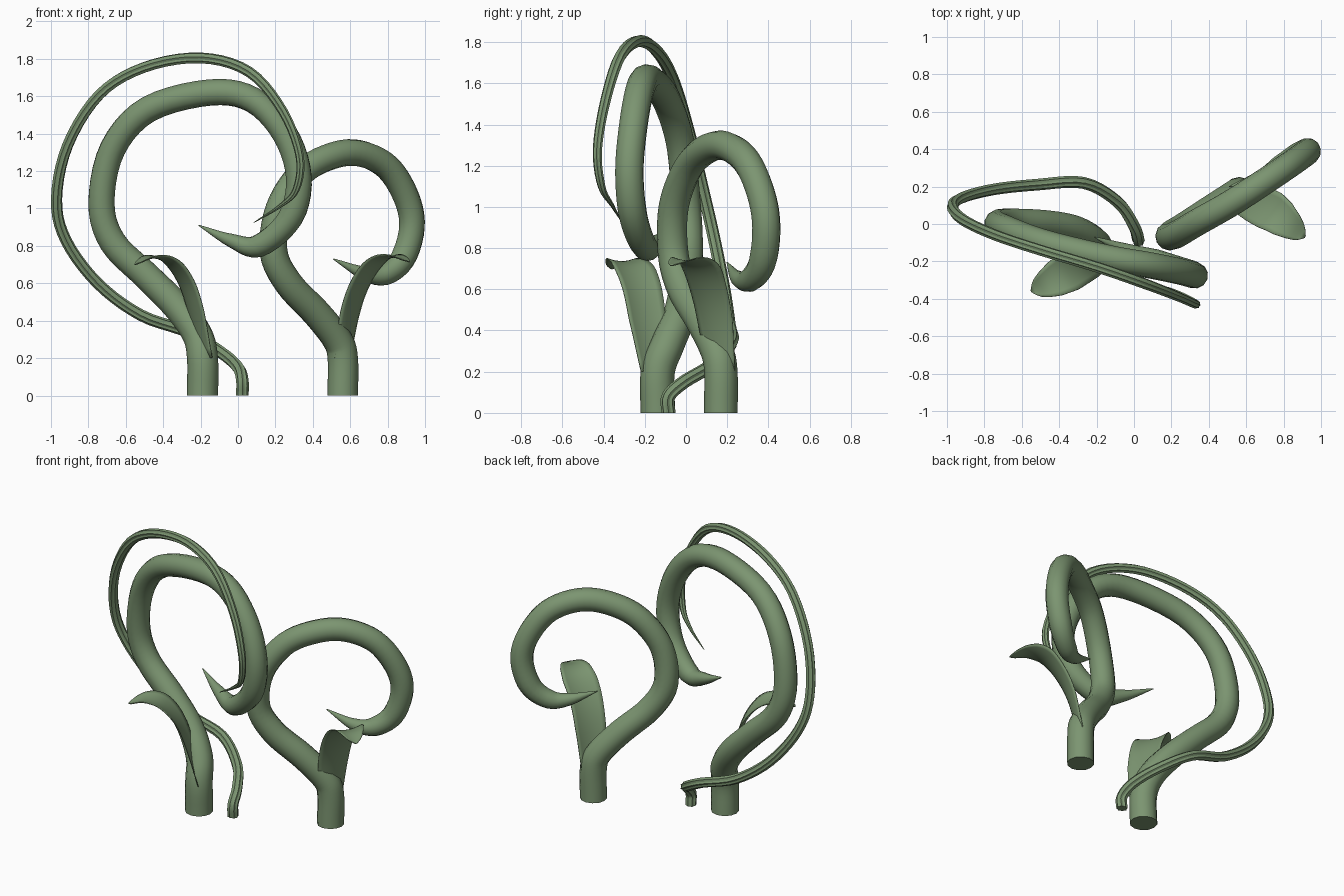
import bpy
import bmesh
import math
from mathutils import Vector

default_cube = bpy.data.objects.get("Cube")
if default_cube:
    bpy.data.objects.remove(default_cube, do_unlink=True)

green = bpy.data.materials.new("fern green")
green.use_nodes = True
green.diffuse_color = (0.2, 0.3, 0.165, 1)
shader = next(n for n in green.node_tree.nodes if n.type == "BSDF_PRINCIPLED")
shader.inputs["Base Color"].default_value = green.diffuse_color
shader.inputs["Roughness"].default_value = 0.8


def smooth_path(points, steps):
    """Catmull-Rom curve through the given points."""
    pts = [Vector(p) for p in points]
    pts = [2 * pts[0] - pts[1]] + pts + [2 * pts[-1] - pts[-2]]
    path = []
    for a, b, c, d in zip(pts, pts[1:], pts[2:], pts[3:]):
        for i in range(steps):
            t = i / steps
            path.append(0.5 * (2 * b + (c - a) * t
                               + (2 * a - 5 * b + 4 * c - d) * t * t
                               + (3 * b - a - 3 * c + d) * t ** 3))
    path.append(pts[-2])
    return path


def tangents(path):
    last = len(path) - 1
    return [(path[min(i + 1, last)] - path[max(i - 1, 0)]).normalized()
            for i in range(last + 1)]


def blend(keys, t):
    """Linear lookup in a list of (position, value) pairs."""
    for (t0, v0), (t1, v1) in zip(keys, keys[1:]):
        if t <= t1:
            return v0 + (v1 - v0) * (t - t0) / (t1 - t0)
    return keys[-1][1]


def finish(bm, name, angle):
    bmesh.ops.recalc_face_normals(bm, faces=bm.faces[:])
    mesh = bpy.data.meshes.new(name)
    bm.to_mesh(mesh)
    bm.free()
    mesh.materials.append(green)
    obj = bpy.data.objects.new(name, mesh)
    bpy.context.collection.objects.link(obj)
    bpy.ops.object.select_all(action="DESELECT")
    obj.select_set(True)
    bpy.context.view_layer.objects.active = obj
    bpy.ops.object.shade_smooth_by_angle(angle=math.radians(angle))
    return obj


def bridge(bm, rows, closed):
    for low, high in zip(rows, rows[1:]):
        count = len(low)
        for j in range(count if closed else count - 1):
            k = (j + 1) % count
            bm.faces.new((low[j], low[k], high[k], high[j]))


def tube(name, points, radius_keys, sides, groove=1.0, angle=35):
    """Tapered sweep; groove below one makes every other rib sink in."""
    path = smooth_path(points, 5)
    dirs = tangents(path)
    dirs[0] = Vector((0, 0, 1))
    side = Vector((1, 0, 0))
    bm = bmesh.new()
    rows = []
    for i, (centre, along) in enumerate(zip(path, dirs)):
        side = (side - along * side.dot(along)).normalized()
        other = along.cross(side)
        radius = blend(radius_keys, i / (len(path) - 1))
        row = []
        for j in range(sides):
            a = math.tau * j / sides
            r = radius * (groove if j % 2 else 1.0)
            row.append(bm.verts.new(centre + side * r * math.cos(a) + other * r * math.sin(a)))
        rows.append(row)
    bridge(bm, rows, True)
    bm.faces.new(rows[0])
    bm.faces.new(rows[-1])
    return finish(bm, name, angle)


def leaf(name, points, across, cup):
    """Blade with slightly upturned edges that follows a curling midrib."""
    path = smooth_path(points, 5)
    across = Vector(across).normalized()
    widths = [(0, 0.08), (0.2, 0.1), (0.55, 0.11), (0.72, 0.095), (0.85, 0.07),
              (0.94, 0.045), (1, 0.006)]
    bm = bmesh.new()
    rows = []
    for i, (centre, along) in enumerate(zip(path, tangents(path))):
        inward = along.cross(across).normalized()
        half = blend(widths, i / (len(path) - 1))
        row = []
        for j in range(-4, 5):
            s = j / 4
            lift = cup * (s * s - 0.4) * half
            row.append(bm.verts.new(centre + across * half * s + inward * lift))
        rows.append(row)
    bridge(bm, rows, False)
    obj = finish(bm, name, 50)
    skin = obj.modifiers.new("thickness", "SOLIDIFY")
    skin.thickness = 0.005
    skin.offset = 0
    return obj


# Large curling stem
tube("large_stem", [
    (-0.19, -0.137, 0), (-0.19, -0.137, 0.2), (-0.22, -0.09, 0.33), (-0.33, -0.03, 0.48),
    (-0.49, 0, 0.64), (-0.67, 0.01, 0.82), (-0.73, 0, 1.03), (-0.67, -0.03, 1.32),
    (-0.48, -0.1, 1.53), (-0.15, -0.18, 1.62), (0.08, -0.22, 1.58), (0.25, -0.255, 1.4),
    (0.325, -0.275, 1.17), (0.28, -0.255, 0.95), (0.11, -0.195, 0.8),
    (-0.04, -0.14, 0.83), (-0.21, -0.07, 0.91)],
    [(0, 0.084), (0.15, 0.081), (0.4, 0.071), (0.8, 0.07), (0.875, 0.062),
     (0.94, 0.035), (1, 0.003)], 12)

# Small curling stem, turned towards the back on its left
tube("small_stem", [
    (0.56, 0.169, 0), (0.56, 0.169, 0.2), (0.53, 0.15, 0.3), (0.42, 0.08, 0.44),
    (0.27, -0.015, 0.6), (0.19, -0.062, 0.77), (0.22, -0.06, 1.0), (0.34, 0.01, 1.19),
    (0.5, 0.1, 1.28), (0.65, 0.195, 1.295), (0.8, 0.295, 1.22), (0.9, 0.365, 1.06),
    (0.93, 0.39, 0.9), (0.88, 0.37, 0.73), (0.78, 0.31, 0.645), (0.67, 0.25, 0.655),
    (0.51, 0.2, 0.73)],
    [(0, 0.082), (0.2, 0.079), (0.35, 0.073), (0.8, 0.069), (0.875, 0.058),
     (0.94, 0.036), (1, 0.003)], 12)

# Thin ribbed tendril looping around the large stem
tube("ribbed_tendril", [
    (0.023, -0.085, 0), (0.023, -0.085, 0.08), (0, -0.01, 0.15), (-0.09, 0.12, 0.23),
    (-0.27, 0.22, 0.34), (-0.52, 0.21, 0.43), (-0.75, 0.185, 0.6), (-0.92, 0.14, 0.83),
    (-0.97, 0.09, 1.05), (-0.91, 0.02, 1.34), (-0.74, -0.06, 1.61), (-0.5, -0.14, 1.755),
    (-0.2, -0.23, 1.805), (0.06, -0.32, 1.73), (0.24, -0.39, 1.52), (0.33, -0.43, 1.28),
    (0.31, -0.41, 1.1), (0.22, -0.36, 1.01), (0.085, -0.31, 0.925)],
    [(0, 0.034), (0.3, 0.031), (0.72, 0.029), (0.88, 0.02), (1, 0.002)], 16, 0.82, 20)

# Leaves that wrap out of the two stems
leaf("large_stem_leaf", [
    (-0.18, -0.15, 0.2), (-0.235, -0.19, 0.45), (-0.29, -0.22, 0.61),
    (-0.37, -0.265, 0.715), (-0.46, -0.315, 0.74), (-0.55, -0.36, 0.7)],
    (0.43, -0.9, 0), 0.18)
leaf("small_stem_leaf", [
    (0.565, 0.165, 0.2), (0.61, 0.135, 0.45), (0.67, 0.1, 0.61),
    (0.75, 0.06, 0.715), (0.83, 0, 0.745), (0.915, -0.07, 0.715)],
    (0.52, 0.85, 0), 0.18)
